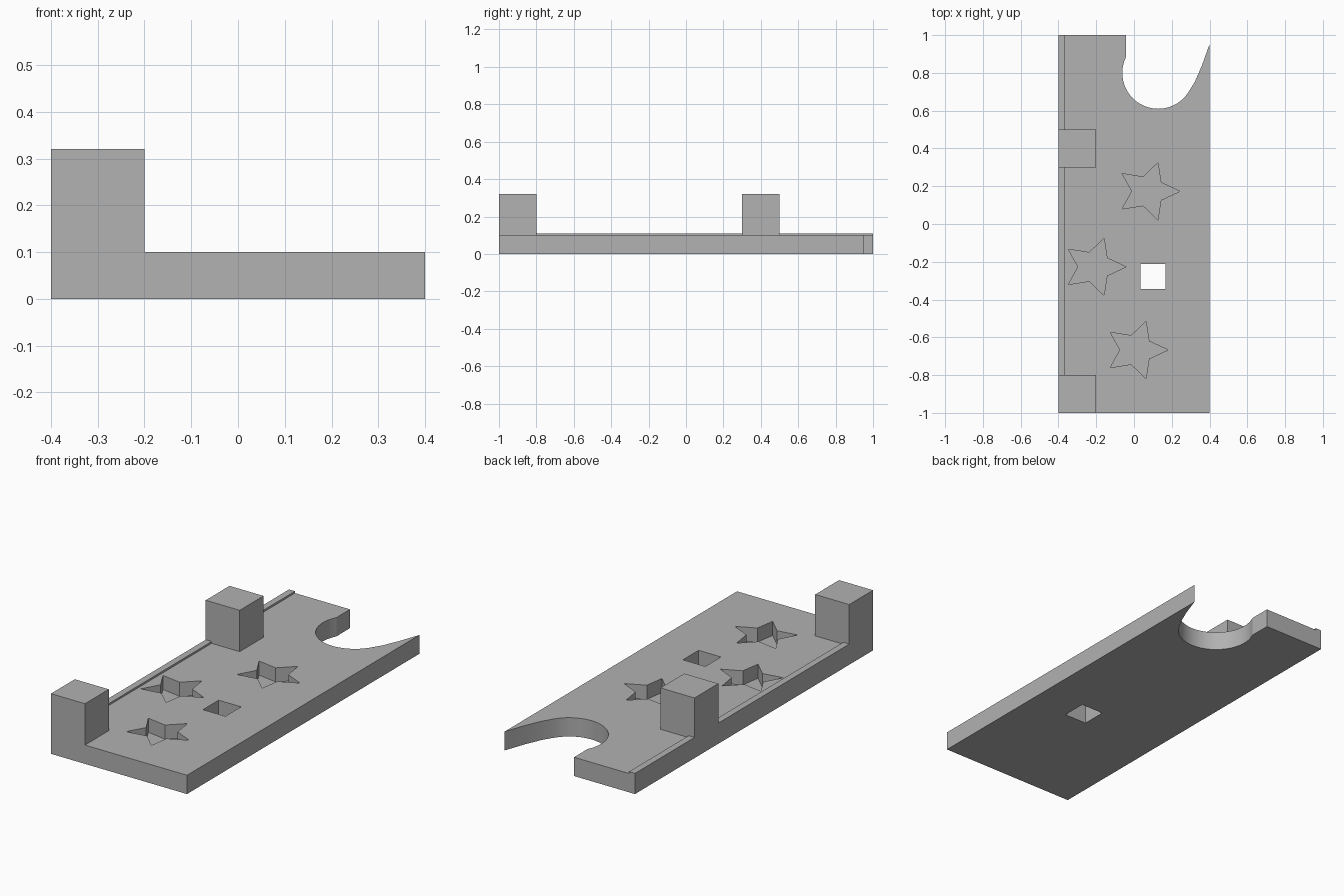
import bpy
import bmesh
from math import sin, cos, radians

cube = bpy.data.objects.get("Cube")
if cube:
    bpy.data.objects.remove(cube, do_unlink=True)

# Single plain grey
grey = bpy.data.materials.new("plain grey")
grey.use_nodes = True
colour = (0.445, 0.445, 0.445, 1)
grey.diffuse_color = colour
grey.node_tree.nodes["Principled BSDF"].inputs["Base Color"].default_value = colour


def prism(name, outline, z0, z1):
    """Extrude a counter-clockwise outline from z0 to z1."""
    bm = bmesh.new()
    base = bm.faces.new([bm.verts.new((x, y, z0)) for x, y in outline])
    top = bmesh.ops.extrude_face_region(bm, geom=[base], use_keep_orig=True)["geom"]
    bmesh.ops.translate(bm, vec=(0, 0, z1 - z0),
                        verts=[g for g in top if isinstance(g, bmesh.types.BMVert)])
    bmesh.ops.recalc_face_normals(bm, faces=bm.faces)
    mesh = bpy.data.meshes.new(name)
    bm.to_mesh(mesh)
    bm.free()
    mesh.materials.append(grey)
    obj = bpy.data.objects.new(name, mesh)
    bpy.context.collection.objects.link(obj)
    return obj


def rectangle(x0, x1, y0, y1):
    return [(x0, y0), (x1, y0), (x1, y1), (x0, y1)]


def star(cx, cy):
    points = []
    for i in range(10):
        scale = 0.5 if i % 2 else 1
        a = radians(36 * i)
        points.append((cx + 0.169 * scale * cos(a), cy + 0.159 * scale * sin(a)))
    return points


def carve(target, cutter):
    mod = target.modifiers.new("carve", "BOOLEAN")
    mod.operation = "DIFFERENCE"
    mod.solver = "EXACT"
    mod.object = cutter
    bpy.context.view_layer.objects.active = target
    bpy.ops.object.modifier_apply(modifier=mod.name)
    bpy.data.objects.remove(cutter, do_unlink=True)


THICK, POCKET_FLOOR = 0.1, 0.025

# Base plate with the rounded bay in its back edge
bay = []
for i in range(23):
    a = radians(326 - i * 173 / 22)
    bay.append((0.128 + 0.19 * cos(a), 0.8 + 0.19 * sin(a)))
outline = [(-0.4, -1), (0.4, -1), (0.4, 0.953), (0.36, 0.84), (0.322, 0.753)]
outline += bay + [(-0.042, 1), (-0.4, 1)]
plate = prism("base_plate", outline, 0, THICK)

# Star pockets and the square through hole
for centre in [(0.074, 0.173), (-0.211, -0.227), (0.011, -0.667)]:
    carve(plate, prism("star_cutter", star(*centre), POCKET_FLOOR, 0.2))
carve(plate, prism("hole_cutter", rectangle(0.034, 0.166, -0.343, -0.211), -0.1, 0.2))

# Two posts on the right edge
for name, y in [("front_post", -1), ("back_post", 0.3)]:
    prism(name, rectangle(-0.4, -0.2, y, y + 0.2), THICK, 0.32)

# Low lip along the right edge, interrupted by the posts
for name, y0, y1 in [("long_lip", -0.8, 0.3), ("short_lip", 0.5, 1)]:
    prism(name, rectangle(-0.4, -0.365, y0, y1), THICK, 0.11)

# Smooth only the curved bay wall
bpy.ops.object.select_all(action="DESELECT")
plate.select_set(True)
bpy.context.view_layer.objects.active = plate
bpy.ops.object.shade_smooth_by_angle(angle=radians(20))
